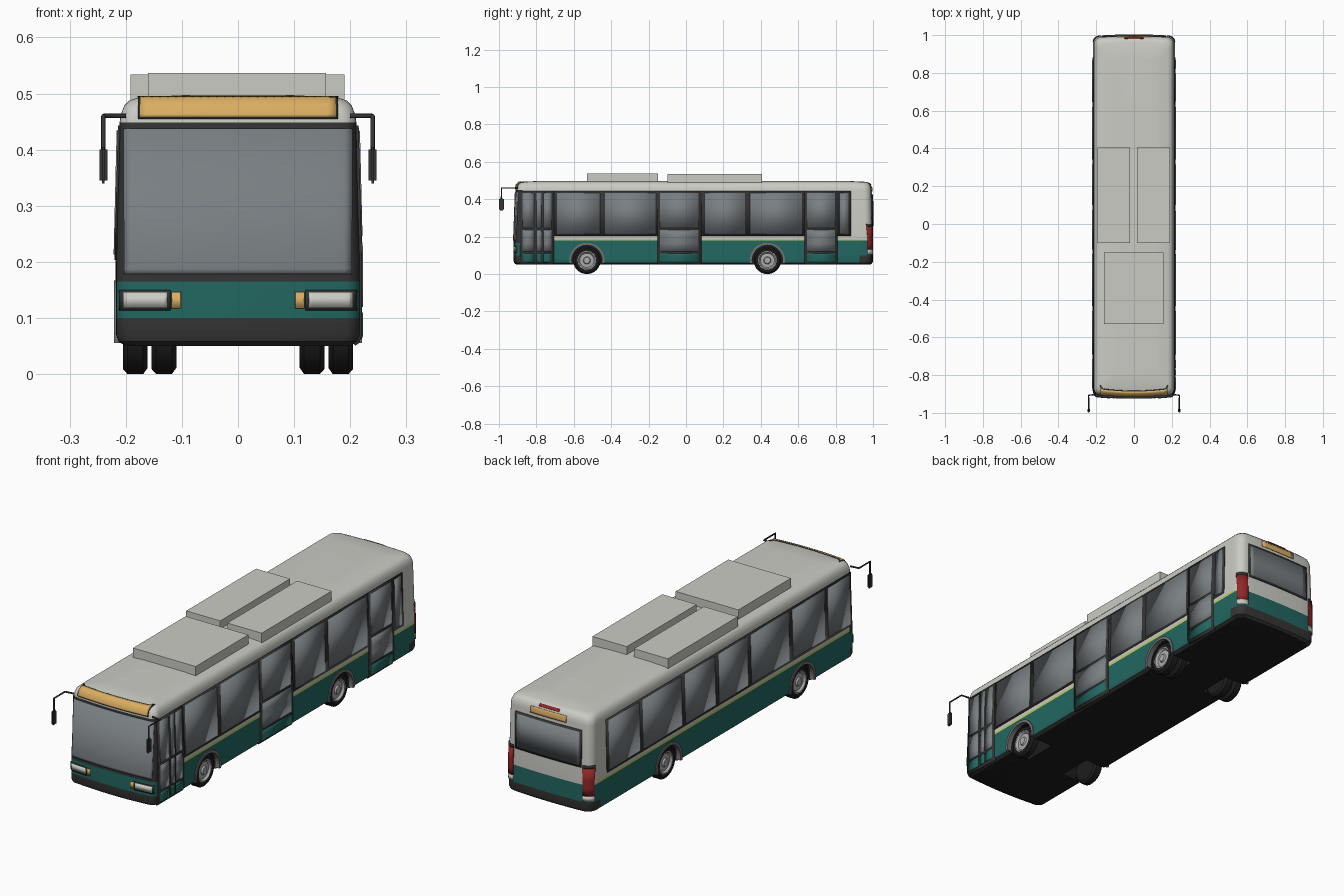
import bpy, bmesh, math
from mathutils import Vector, Matrix

cube = bpy.data.objects.get("Cube")
if cube:
    bpy.data.objects.remove(cube, do_unlink=True)

# Materials
COLOURS = {
    "white": (0.60, 0.60, 0.56), "teal": (0.016, 0.135, 0.12),
    "glass": (0.19, 0.21, 0.225), "dark_trim": (0.035, 0.035, 0.035),
    "black": (0.012, 0.012, 0.012), "amber": (0.70, 0.42, 0.12),
    "red": (0.30, 0.02, 0.02), "lime": (0.55, 0.60, 0.12),
    "silver": (0.42, 0.42, 0.42), "arch_grey": (0.17, 0.17, 0.17)}
NAMES = list(COLOURS)
MATS = {}
for name, rgb in COLOURS.items():
    m = bpy.data.materials.new(name)
    m.use_nodes = True
    m.diffuse_color = (*rgb, 1)
    m.node_tree.nodes["Principled BSDF"].inputs["Base Color"].default_value = (*rgb, 1)
    MATS[name] = m


def finish(name, bm, *mats):
    mesh = bpy.data.meshes.new(name)
    bm.to_mesh(mesh)
    bm.free()
    for n in mats:
        mesh.materials.append(MATS[n])
    ob = bpy.data.objects.new(name, mesh)
    bpy.context.collection.objects.link(ob)
    return ob


def box(name, lo, hi, mat, bevel=0.0):
    lo, hi = Vector(lo), Vector(hi)
    bm = bmesh.new()
    bmesh.ops.create_cube(bm, size=1, matrix=Matrix.Translation((lo + hi) / 2)
                          @ Matrix.Diagonal((*(hi - lo), 1)))
    if bevel:
        bmesh.ops.bevel(bm, geom=bm.edges[:], offset=bevel, segments=2, affect="EDGES")
    return finish(name, bm, mat)


def lathe(name, profile, side, y, z, mats, a0=0, a1=360, steps=40, paint=0):
    """Turn (x, radius) points about an axis along x."""
    bm = bmesh.new()
    full = a1 - a0 == 360
    rings = []
    for i in range(steps if full else steps + 1):
        a = math.radians(a0 + (a1 - a0) * i / steps)
        rings.append([bm.verts.new((side * x, y + r * math.cos(a), z + r * math.sin(a)))
                      for x, r in profile])
    for i in range(steps):
        p, q = rings[i], rings[(i + 1) % len(rings)]
        for j in range(len(profile) - 1):
            bm.faces.new((p[j], q[j], q[j + 1], p[j + 1])).material_index = paint
    bmesh.ops.remove_doubles(bm, verts=bm.verts[:], dist=1e-5)
    bmesh.ops.recalc_face_normals(bm, faces=bm.faces[:])
    return finish(name, bm, *mats)


# Body profile: height, half width, front, back
LEVELS = [(0.05, 0.200, -0.905, 0.985), (0.058, 0.213, -0.918, 0.996),
          (0.07, 0.217, -0.922, 1.0), (0.10, 0.217, -0.923, 1.0),
          (0.165, 0.217, -0.922, 1.0), (0.178, 0.217, -0.922, 1.0),
          (0.188, 0.217, -0.922, 1.0), (0.20, 0.217, -0.921, 1.0),
          (0.448, 0.211, -0.912, 0.995), (0.462, 0.209, -0.91, 0.993),
          (0.478, 0.203, -0.905, 0.988), (0.488, 0.193, -0.895, 0.978),
          (0.493, 0.178, -0.88, 0.963), (0.497, 0.10, -0.80, 0.88)]
RF, RB, BOW_F, BOW_B = 0.025, 0.035, 0.012, 0.008


def prof(z):
    for a, b in zip(LEVELS, LEVELS[1:]):
        if z <= b[0]:
            k = (z - a[0]) / (b[0] - a[0])
            return [p + (q - p) * k for p, q in zip(a[1:], b[1:])]
    return LEVELS[-1][1:]


def inset(x, hw, r, bow):
    d = max(0.0, abs(x) - hw + r)
    return bow * (x / hw) ** 2 + r - math.sqrt(max(0.0, r * r - d * d))


def front(x, z):
    hw, yf, _ = prof(z)
    return Vector((x, yf + inset(x, hw, RF, BOW_F), z))


def back(x, z):
    hw, _, yb = prof(z)
    return Vector((x, yb - inset(x, hw, RB, BOW_B), z))


def flank(side):
    return lambda y, z: Vector((side * prof(z)[0], y, z))


def end_xs(hw, r):
    arc = [hw - r + r * math.sin(math.radians(15 * i)) for i in range(7)]
    flat = [(hw - r) * i / 4 for i in range(-3, 4)]
    return [-x for x in reversed(arc)] + flat + arc


def paint_rule(c):
    is_front, is_back = c.y < -0.878, c.y > 0.955
    if c.z < 0.058 or (c.z < 0.10 and (is_front or c.y > 0.93)):
        return "dark_trim"
    if c.z < 0.165:
        return "teal"
    if c.z < 0.448 and is_front:
        return "dark_trim"
    if c.z < 0.178:
        return "teal"
    return "lime" if c.z < 0.188 and not is_back else "white"


# Body shell lofted through the levels
bm = bmesh.new()
loops = []
for z, hw, yf, yb in LEVELS:
    f = [Vector((x, yf + inset(x, hw, RF, BOW_F), z)) for x in end_xs(hw, RF)]
    b = [Vector((x, yb - inset(x, hw, RB, BOW_B), z)) for x in reversed(end_xs(hw, RB))]
    step_f, step_b = Vector((0, 0.012, 0)), Vector((0, -0.03, 0))
    pts = f + [f[-1] + step_f, b[0] + step_b] + b + [b[-1] + step_b, f[0] + step_f]
    loops.append([bm.verts.new(p) for p in pts])
for lo, hi in zip(loops, loops[1:]):
    for i in range(len(lo)):
        j = (i + 1) % len(lo)
        face = bm.faces.new((lo[i], lo[j], hi[j], hi[i]))
        face.material_index = NAMES.index(paint_rule(face.calc_center_median()))
bm.faces.new(loops[-1]).material_index = NAMES.index("white")
bm.faces.new(loops[0][::-1]).material_index = NAMES.index("black")
body = finish("body", bm, *NAMES)

# Wheel wells cut into the body
AXLES, WHEEL_Z = {"front": -0.53, "rear": 0.435}, 0.073
bpy.context.view_layer.objects.active = body
for y in AXLES.values():
    for s in (1, -1):
        cutter = lathe("well_cutter", [(0.10, 0), (0.10, 0.085), (0.30, 0.085), (0.30, 0)],
                       s, y, WHEEL_Z, NAMES, paint=NAMES.index("black"))
        cutter.hide_render = True
        mod = body.modifiers.new("well", "BOOLEAN")
        mod.operation, mod.solver, mod.object = "DIFFERENCE", "EXACT", cutter
        bpy.ops.object.modifier_apply(modifier=mod.name)
        bpy.data.objects.remove(cutter, do_unlink=True)

# Wheels and arches
TYRE = [(-0.022, 0), (-0.022, 0.062), (-0.014, 0.073), (0.014, 0.073),
        (0.022, 0.064), (0.022, 0.05), (0.012, 0.048)]
HUB = [(0.012, 0.05), (0.021, 0.05), (0.021, 0.045), (0.012, 0.038),
       (0.014, 0.02), (0.021, 0.016), (0.021, 0)]
ARCH = [(0.20, 0.081), (0.221, 0.081), (0.221, 0.094), (0.20, 0.094), (0.20, 0.081)]
for label, y in AXLES.items():
    for s, word in ((1, "left"), (-1, "right")):
        tag = label + "_" + word
        for n, x in enumerate((0.183, 0.132) if label == "rear" else (0.183,)):
            for part, shape, mat in (("tyre", TYRE, "black"), ("hub", HUB, "silver")):
                lathe(f"{tag}_{part}_{n + 1}", [(x + px, r) for px, r in shape],
                      s, y, WHEEL_Z, [mat])
        lathe(tag + "_arch", ARCH, s, y, WHEEL_Z, ["arch_grey"], -11, 191)


def plate(name, surf, out, u0, u1, z0, z1, mat, lift=0.003, nu=1):
    """Thin plate that follows the body surface."""
    zs = sorted({z0, z1} | {l[0] for l in LEVELS if z0 < l[0] < z1})
    out, e = Vector(out), 1e-4
    bm = bmesh.new()
    grid, flip = [], False
    for z in zs:
        row = []
        for i in range(nu + 1):
            u = u0 + (u1 - u0) * i / nu
            n = (surf(u + e, z) - surf(u - e, z)).cross(surf(u, z + e) - surf(u, z - e))
            flip = n.dot(out) < 0
            n = n.normalized() * (-1 if flip else 1)
            row.append(bm.verts.new(surf(u, z) + n * lift))
        grid.append(row)
    for a, b in zip(grid, grid[1:]):
        for i in range(nu):
            bm.faces.new((a[i], a[i + 1], b[i + 1], b[i]))
    if flip:
        bmesh.ops.reverse_faces(bm, faces=bm.faces[:])
    ob = finish(name, bm, mat)
    mod = ob.modifiers.new("thickness", "SOLIDIFY")
    mod.thickness, mod.offset = lift + 0.001, -1
    return ob


# Side windows, with doors on the left side only
WINDOWS = [(-0.69, -0.46), (-0.433, -0.16), (0.10, 0.315), (0.342, 0.62)]
LEFT_ONLY = [(0.822, 0.868)]
RIGHT_ONLY = [(-0.872, -0.715), (-0.135, 0.073), (0.645, 0.866)]
for s, word, extra in ((1, "left", LEFT_ONLY), (-1, "right", RIGHT_ONLY)):
    plate(word + "_window_band", flank(s), (s, 0, 0), -0.885, 0.882, 0.203, 0.443, "dark_trim")
    for i, (a, b) in enumerate(WINDOWS + extra):
        plate(f"{word}_window_{i + 1}", flank(s), (s, 0, 0), a, b, 0.213, 0.434, "glass", 0.005)

DOORS = {"front": (-0.887, -0.705, [(-0.875, -0.813), (-0.799, -0.773), (-0.763, -0.719)]),
         "middle": (-0.152, 0.082, [(-0.138, 0.068)]),
         "rear": (0.634, 0.81, [(0.648, 0.796)])}
for label, (a, b, leaves) in DOORS.items():
    plate(label + "_door_frame", flank(1), (1, 0, 0), a, b, 0.054, 0.443, "dark_trim", 0.004)
    for i, (p, q) in enumerate(leaves):
        for part, z0, z1, mat in (("upper_glass", 0.246, 0.432, "glass"),
                                  ("lower_glass", 0.12, 0.234, "glass"),
                                  ("kick_panel", 0.064, 0.11, "teal")):
            plate(f"{label}_door_{part}_{i + 1}", flank(1), (1, 0, 0), p, q, z0, z1, mat, 0.006)

# Front and back details
FRONT, BACK = (front, (0, -1, 0)), (back, (0, 1, 0))
plate("windscreen", *FRONT, -0.202, 0.202, 0.178, 0.438, "glass", 0.003, 32)
plate("front_sign_frame", *FRONT, -0.178, 0.178, 0.455, 0.4925, "dark_trim", 0.003, 24)
plate("front_sign", *FRONT, -0.174, 0.174, 0.458, 0.491, "amber", 0.005, 24)
plate("back_window_frame", *BACK, -0.168, 0.168, 0.256, 0.425, "dark_trim", 0.003, 16)
plate("back_window", *BACK, -0.158, 0.158, 0.266, 0.415, "glass", 0.005, 16)
plate("back_sign", *BACK, -0.09, 0.09, 0.44, 0.468, "amber", 0.003, 8)
plate("high_brake_lamp", *BACK, -0.05, 0.05, 0.476, 0.485, "red", 0.003, 8)
for s, word in ((1, "left"), (-1, "right")):
    for part, end, a, b, z0, z1, mat, lift in (
            ("headlamp_frame", FRONT, 0.12, 0.21, 0.113, 0.15, "dark_trim", 0.003),
            ("headlamp", FRONT, 0.126, 0.202, 0.119, 0.145, "white", 0.005),
            ("indicator", FRONT, 0.102, 0.118, 0.117, 0.146, "amber", 0.003),
            ("tail_lamp", BACK, 0.175, 0.2145, 0.13, 0.255, "red", 0.004),
            ("tail_lamp_cap", BACK, 0.175, 0.2145, 0.255, 0.268, "dark_trim", 0.004),
            ("reversing_lamp", BACK, 0.175, 0.2145, 0.105, 0.13, "white", 0.004)):
        plate(word + "_" + part, *end, min(s * a, s * b), max(s * a, s * b),
              z0, z1, mat, lift, 14)

    # Mirrors on bent arms
    curve = bpy.data.curves.new(word + "_mirror_arm", "CURVE")
    curve.dimensions, curve.bevel_depth, curve.bevel_resolution = "3D", 0.004, 2
    curve.use_fill_caps = True
    path = [(0.20, -0.902, 0.46), (0.24, -0.907, 0.46), (0.24, -0.987, 0.46), (0.24, -0.987, 0.39)]
    line = curve.splines.new("POLY")
    line.points.add(len(path) - 1)
    for pt, (x, y, z) in zip(line.points, path):
        pt.co = (s * x, y, z, 1)
    curve.materials.append(MATS["dark_trim"])
    bpy.context.collection.objects.link(bpy.data.objects.new(word + "_mirror_arm", curve))
    box(word + "_mirror", (s * 0.24 - 0.007, -1.0, 0.34), (s * 0.24 + 0.007, -0.974, 0.405),
        "dark_trim", 0.005)

# Roof units
box("roof_unit_front", (-0.16, -0.53, 0.485), (0.157, -0.15, 0.537), "white")
box("roof_unit_right", (-0.192, -0.10, 0.482), (-0.02, 0.405, 0.534), "white")
box("roof_unit_left", (0.016, -0.10, 0.482), (0.19, 0.405, 0.534), "white")

# Smooth shading with sharp edges kept
bpy.ops.object.select_all(action="DESELECT")
for ob in bpy.context.scene.objects:
    if ob.type == "MESH":
        ob.select_set(True)
bpy.context.view_layer.objects.active = body
bpy.ops.object.shade_smooth_by_angle(angle=math.radians(30))
